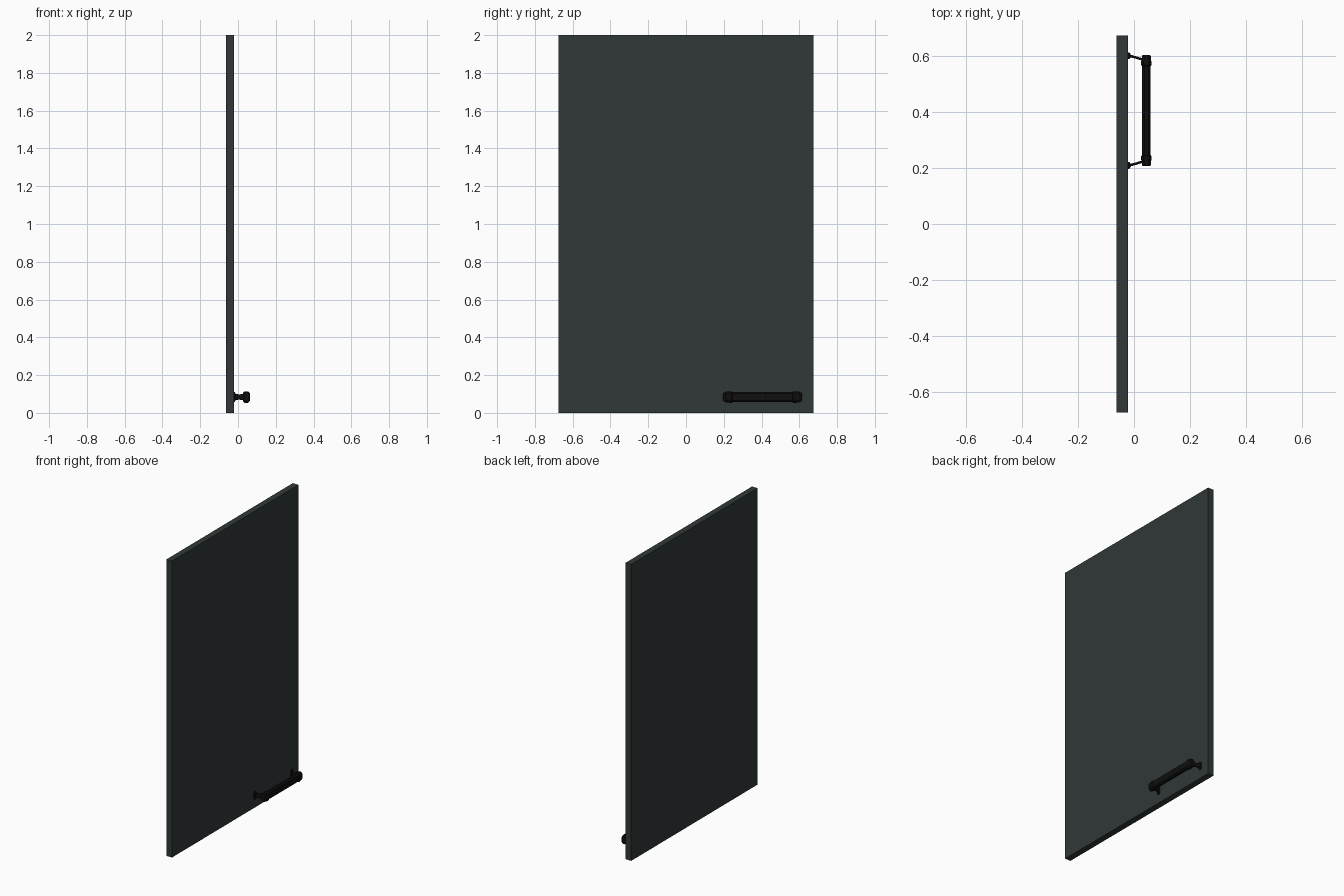
import bpy, bmesh

if "Cube" in bpy.data.objects:
    bpy.data.objects.remove(bpy.data.objects["Cube"])


def material(name, rgb):
    m = bpy.data.materials.new(name)
    m.diffuse_color = (*rgb, 1)
    m.use_nodes = True
    m.node_tree.nodes["Principled BSDF"].inputs["Base Color"].default_value = m.diffuse_color
    return m


panel_mat = material("dark slate", (0.030, 0.040, 0.039))
handle_mat = material("matt black", (0.0045, 0.0045, 0.0045))


def octagon(w, h, c):
    """Rectangle w x h with its corners cut by c."""
    a, b = w / 2, h / 2
    return [(a, -b + c), (a, b - c), (a - c, b), (-a + c, b),
            (-a, b - c), (-a, -b + c), (-a + c, -b), (a - c, -b)]


def loft(name, rings, mat):
    """Skin a list of point rings and cap both ends."""
    bm = bmesh.new()
    vs = [[bm.verts.new(p) for p in r] for r in rings]
    n = len(vs[0])
    for r0, r1 in zip(vs, vs[1:]):
        for i in range(n):
            j = (i + 1) % n
            bm.faces.new((r0[i], r0[j], r1[j], r1[i]))
    bm.faces.new(vs[0])
    bm.faces.new(vs[-1])
    bmesh.ops.recalc_face_normals(bm, faces=bm.faces)
    me = bpy.data.meshes.new(name)
    bm.to_mesh(me)
    bm.free()
    me.materials.append(mat)
    ob = bpy.data.objects.new(name, me)
    bpy.context.collection.objects.link(ob)
    return ob


CX, CY, CZ = 0.044, 0.405, 0.084    # centre of the handle bar


def y_ring(y, w, h, c):
    return [(CX + u, y, CZ + v) for u, v in octagon(w, h, c)]


def x_ring(x, y, w, h, c):
    return [(x, y + u, CZ + v) for u, v in octagon(w, h, c)]


# door panel
bpy.ops.mesh.primitive_cube_add(size=1, location=(-0.042, 0, 1))
panel = bpy.context.object
panel.name = "door_panel"
panel.scale = (0.042, 1.348, 2)
panel.data.materials.append(panel_mat)

# grip bar
loft("grip_bar", [y_ring(CY + s * 0.19, 0.030, 0.054, 0.008) for s in (-1, 1)], handle_mat)

for s, side in ((-1, "left"), (1, "right")):
    # end cap with a bulging collar
    loft(side + "_end_cap", [y_ring(CY + s * d, w, h, 0.009) for d, w, h in (
        (0.158, 0.030, 0.054), (0.163, 0.037, 0.061), (0.176, 0.037, 0.061),
        (0.181, 0.032, 0.057), (0.194, 0.032, 0.057), (0.198, 0.027, 0.051))], handle_mat)
    # wall flange
    loft(side + "_flange", [x_ring(x, CY + s * 0.196, w, h, 0.006) for x, w, h in (
        (-0.022, 0.024, 0.054), (-0.017, 0.024, 0.054), (-0.013, 0.014, 0.036))], handle_mat)
    # slanted arm from flange to bar
    loft(side + "_arm", [x_ring(x, CY + s * d, w, h, 0.002) for x, d, w, h in (
        (-0.018, 0.196, 0.010, 0.036), (0.005, 0.190, 0.009, 0.027),
        (0.035, 0.181, 0.009, 0.036))], handle_mat)
